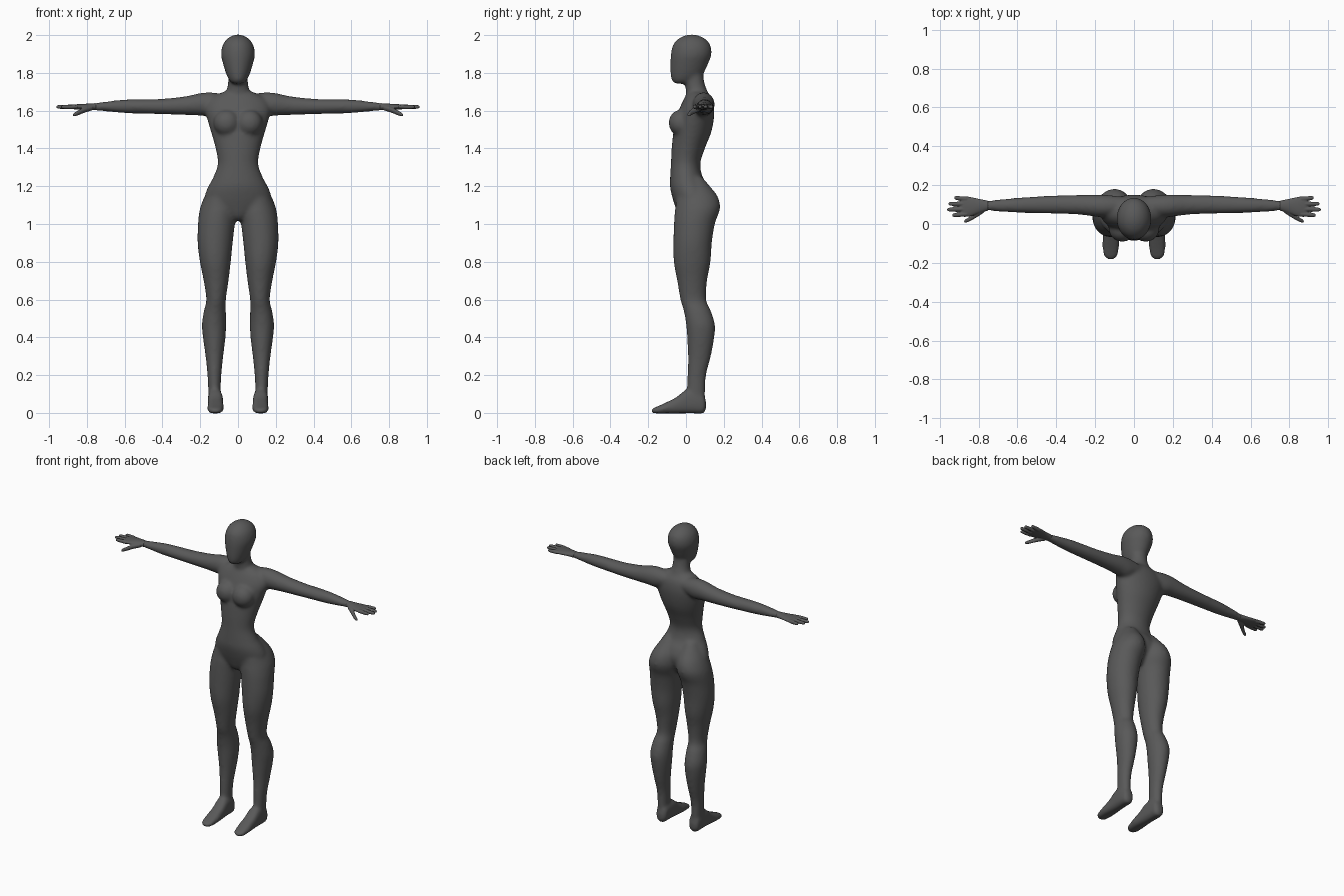
import bpy, bmesh, math
from mathutils import Vector

grey = bpy.data.materials.new("dark grey")
grey.diffuse_color = (0.1, 0.1, 0.1, 1)

AXES = {"x": lambda t, a, b: (t, a, b),
        "y": lambda t, a, b: (a, t, b),
        "z": lambda t, a, b: (a, b, t)}


def spline(rows, steps=5):
    """Smoothly interpolate section rows."""
    out = []
    for i in range(len(rows) - 1):
        p = [rows[max(0, min(len(rows) - 1, i + k))] for k in (-1, 0, 1, 2)]
        for s in range(steps):
            u = s / steps
            out.append([0.5 * (2 * b + (c - a) * u + (2 * a - 5 * b + 4 * c - d) * u * u
                               + (3 * b - a - 3 * c + d) * u ** 3) for a, b, c, d in zip(*p)])
    return out + [list(rows[-1])]


def loft(bm, axis, rows, side=1, power=1.0, sides=28):
    """Skin oval sections (t, a_min, a_max, b_min, b_max) along an axis."""
    rings = []
    for t, a0, a1, b0, b1 in spline(rows):
        ring = []
        for k in range(sides):
            w = 2 * math.pi * k / sides
            ca, sb = math.cos(w), math.sin(w)
            ca = math.copysign(abs(ca) ** power, ca)
            sb = math.copysign(abs(sb) ** power, sb)
            x, y, z = AXES[axis](t, (a0 + a1) / 2 + (a1 - a0) / 2 * ca,
                                 (b0 + b1) / 2 + (b1 - b0) / 2 * sb)
            ring.append(bm.verts.new((x * side, y, z)))
        rings.append(ring)
    faces = [bm.faces.new(rings[0]), bm.faces.new(rings[-1])]
    for r, q in zip(rings, rings[1:]):
        for k in range(sides):
            n = (k + 1) % sides
            faces.append(bm.faces.new((r[k], r[n], q[n], q[k])))
    bmesh.ops.recalc_face_normals(bm, faces=faces)


def ball(bm, centre, radii):
    verts = bmesh.ops.create_uvsphere(bm, u_segments=24, v_segments=16, radius=1)["verts"]
    for v in verts:
        v.co = Vector(centre) + Vector([c * r for c, r in zip(v.co, radii)])


def finish(bm, name, voxel, rounds):
    """Fuse the overlapping parts into one soft skin."""
    mesh = bpy.data.meshes.new(name)
    bm.to_mesh(mesh)
    bm.free()
    mesh.materials.append(grey)
    ob = bpy.data.objects.new(name, mesh)
    bpy.context.collection.objects.link(ob)
    fuse = ob.modifiers.new("fuse", "REMESH")
    fuse.mode = "VOXEL"
    fuse.voxel_size = voxel
    fuse.use_smooth_shade = True
    soft = ob.modifiers.new("soften", "SMOOTH")
    soft.factor = 0.5
    soft.iterations = rounds


def centred(rows):
    return [(z, -r, r, y0, y1) for z, r, y0, y1 in rows]


TORSO = centred([
    (1.02, .03, -.02, .08), (1.045, .08, -.04, .10), (1.10, .17, -.06, .13),
    (1.15, .176, -.075, .138), (1.20, .157, -.085, .12), (1.25, .13, -.084, .088),
    (1.32, .107, -.08, .076), (1.40, .119, -.076, .10), (1.48, .141, -.068, .132),
    (1.55, .162, -.055, .147), (1.61, .175, -.035, .15), (1.66, .15, -.012, .14),
    (1.69, .10, .005, .12), (1.705, .06, .01, .11)])
NECK = centred([(1.62, .075, 0, .13), (1.69, .064, 0, .118), (1.74, .054, -.004, .1),
                (1.79, .052, -.006, .092), (1.85, .05, -.01, .09)])
HEAD = centred([
    (1.743, .022, -.055, 0), (1.755, .042, -.073, .04), (1.79, .061, -.082, .088),
    (1.85, .08, -.083, .118), (1.90, .09, -.08, .135), (1.95, .08, -.068, .128),
    (1.985, .052, -.035, .095), (2.003, .015, .01, .05)])
ARM = [(.06, .05, .14, 1.60, 1.685), (.14, .036, .15, 1.57, 1.697), (.20, .038, .152, 1.574, 1.693),
       (.28, .048, .15, 1.577, 1.676), (.40, .053, .147, 1.581, 1.663), (.50, .055, .142, 1.584, 1.661),
       (.60, .058, .135, 1.587, 1.659), (.70, .064, .126, 1.596, 1.648),
       (.77, .069, .119, 1.602, 1.639), (.81, .06, .124, 1.604, 1.636)]
LEG = [(.02, .09, .152, .01, .1), (.10, .092, .157, .005, .102), (.20, .088, .162, .008, .107),
       (.30, .078, .172, .01, .132), (.40, .066, .186, .006, .15), (.47, .063, .191, 0, .153),
       (.54, .064, .181, -.012, .132), (.60, .064, .168, -.03, .107), (.70, .05, .182, -.047, .112),
       (.80, .038, .202, -.065, .13), (.90, .028, .214, -.067, .137), (1.00, .016, .212, -.064, .153),
       (1.06, .004, .206, -.06, .175), (1.10, .003, .196, -.055, .181), (1.15, .008, .175, -.05, .166),
       (1.20, .02, .145, -.03, .127), (1.25, .04, .11, 0, .085)]
FOOT = [(.106, .105, .138, .02, .06), (.092, .086, .155, -.003, .10), (.05, .082, .16, -.003, .12),
        (0, .079, .16, -.003, .122), (-.05, .077, .16, -.003, .084), (-.10, .075, .162, -.003, .058),
        (-.15, .081, .16, -.003, .035), (-.172, .09, .15, -.002, .026), (-.184, .105, .135, .002, .016)]
PALM = [(.75, .069, .12, 1.602, 1.64), (.80, .055, .13, 1.605, 1.637), (.84, .04, .139, 1.606, 1.635),
        (.875, .036, .143, 1.608, 1.632), (.89, .045, .138, 1.612, 1.628)]
THUMB = [(.77, .06, .09, 1.602, 1.63), (.81, .034, .068, 1.59, 1.62), (.845, .014, .038, 1.576, 1.602),
         (.865, .007, .026, 1.57, 1.59), (.874, .009, .02, 1.571, 1.583)]
# base y, tip y, tip x of each finger
FINGERS = [(.051, .045, .935), (.077, .074, .962), (.103, .104, .955), (.128, .135, .925)]

# body
body = bmesh.new()
loft(body, "z", TORSO)
loft(body, "z", NECK)
loft(body, "z", HEAD)
for side in (1, -1):
    ball(body, (.06 * side, -.028, 1.535), (.07, .064, .07))
    loft(body, "x", ARM, side)
    loft(body, "z", LEG, side)
    loft(body, "y", FOOT, side, power=.75)
finish(body, "body", .0095, 10)

# hands
for side, name in ((1, "left_hand"), (-1, "right_hand")):
    hand = bmesh.new()
    loft(hand, "x", PALM, side)
    loft(hand, "x", THUMB, side)
    for base, tip, end in FINGERS:
        rows = []
        for u, r in ((0, .012), (.5, .0115), (.9, .0095), (1, .004)):
            x, y, z = .86 + (end - .86) * u, base + (tip - base) * u, 1.62
            rows.append((x, y - r, y + r, z - r, z + r))
        loft(hand, "x", rows, side, sides=14)
    finish(hand, name, .0035, 3)
